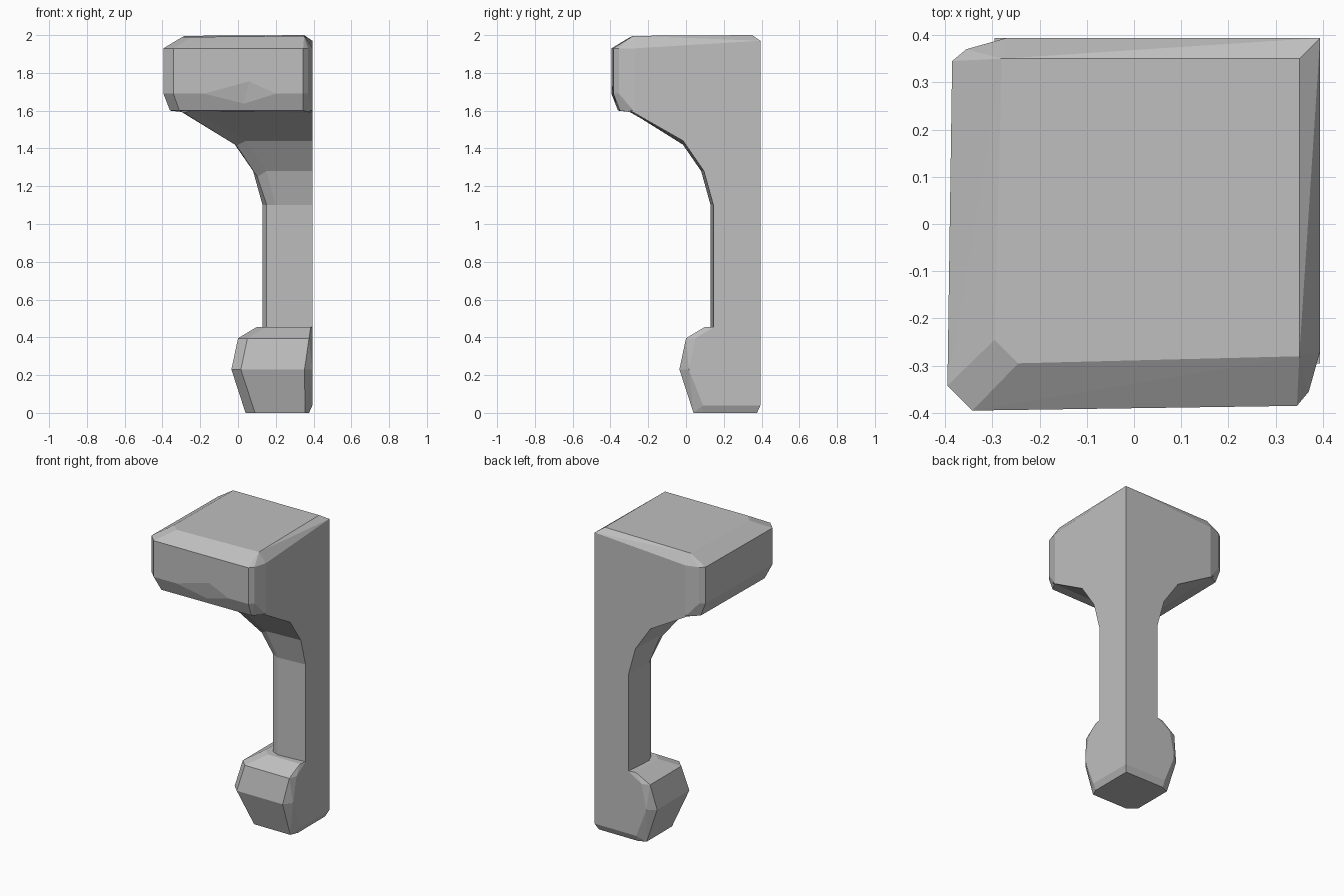
import bpy, bmesh

cube = bpy.data.objects.get("Cube")
if cube:
    bpy.data.objects.remove(cube, do_unlink=True)

stone = bpy.data.materials.new("grey stone")
stone.use_nodes = True
GREY = (0.52, 0.52, 0.52, 1)
stone.diffuse_color = GREY
stone.node_tree.nodes["Principled BSDF"].inputs["Base Color"].default_value = GREY
BACK = 0.394


def finish(bm, name):
    bmesh.ops.recalc_face_normals(bm, faces=bm.faces)
    mesh = bpy.data.meshes.new(name)
    bm.to_mesh(mesh)
    bm.free()
    mesh.materials.append(stone)
    obj = bpy.data.objects.new(name, mesh)
    bpy.context.collection.objects.link(obj)
    return obj


def mirrored(points):
    """Mirror points across the diagonal plane x = y."""
    return points + [(y, x, z) for x, y, z in reversed(points) if x != y]


def hull(name, points):
    bm = bmesh.new()
    for p in points:
        bm.verts.new(p)
    bmesh.ops.remove_doubles(bm, verts=bm.verts, dist=0.0001)
    res = bmesh.ops.convex_hull(bm, input=bm.verts)
    loose = {e for e in res["geom_interior"] + res["geom_unused"]
             if isinstance(e, bmesh.types.BMVert)}
    bmesh.ops.delete(bm, geom=list(loose), context="VERTS")
    bmesh.ops.dissolve_limit(bm, angle_limit=0.01, verts=bm.verts, edges=bm.edges)
    return finish(bm, name)


# Post flaring into the bracket: lofted rings with a softened inner corner
bm = bmesh.new()
rings = []
for m, z, drop in [(0.13, 0.4, 0), (0.13, 1.1, 0), (0.08, 1.28, 0.03),
                   (-0.03, 1.44, 0.025), (-0.31, 1.6, 0.01)]:
    half = [(BACK, m + 0.015, z), (m + 0.07, m, z), (m + 0.022, m + 0.022, z - drop)]
    ring = mirrored(half) + [(BACK, BACK, z)]
    rings.append([bm.verts.new(p) for p in ring])
for low, high in zip(rings, rings[1:]):
    for i in range(len(low)):
        j = (i + 1) % len(low)
        bm.faces.new((low[i], low[j], high[j], high[i]))
bm.faces.new(rings[0])
bm.faces.new(rings[-1])
finish(bm, "post_and_bracket")

# Foot block: bulging, with chamfered vertical corners
foot = [(0.376, 0.376, 0), (BACK, BACK, 0.04), (BACK, BACK, 0.455), (BACK, 0.09, 0.04)]
for m, z, side, cut in [(0.04, 0, 0.355, 0.376), (-0.035, 0.23, 0.352, BACK),
                        (0.0, 0.395, 0.376, BACK), (0.1, 0.455, 0.385, BACK)]:
    foot += [(m + 0.05, m, z), (side, m, z), (cut, m + 0.05, z)]
hull("foot_block", mirrored(foot))

# Cap block: bevelled edges with a wider worn bevel along the front and right
cap = [(BACK, BACK, 1.59), (BACK, BACK, 1.97), (0.35, 0.35, 2.0),
       (0.35, -0.28, 1.996), (-0.245, -0.295, 1.99),
       (BACK, -0.27, 1.59), (0.345, -0.35, 1.6), (-0.31, -0.36, 1.6)]
for z in (1.69, 1.93):
    cap += [(BACK, -0.27, z), (0.37, -0.355, z), (0.345, -0.385, z), (-0.342, -0.395, z)]
cap_block = hull("cap_block", mirrored(cap))

# Shallow chip in the lower front edge of the cap
chip = hull("chip_cutter", [(-0.2, -0.394, 1.69), (0.2, -0.387, 1.69), (0.06, -0.39, 1.76),
                            (0.03, -0.368, 1.63), (0.03, -0.5, 1.68)])
chip.hide_render = True
chip.hide_set(True)
cut = cap_block.modifiers.new("chip", "BOOLEAN")
cut.operation = "DIFFERENCE"
cut.solver = "EXACT"
cut.object = chip
